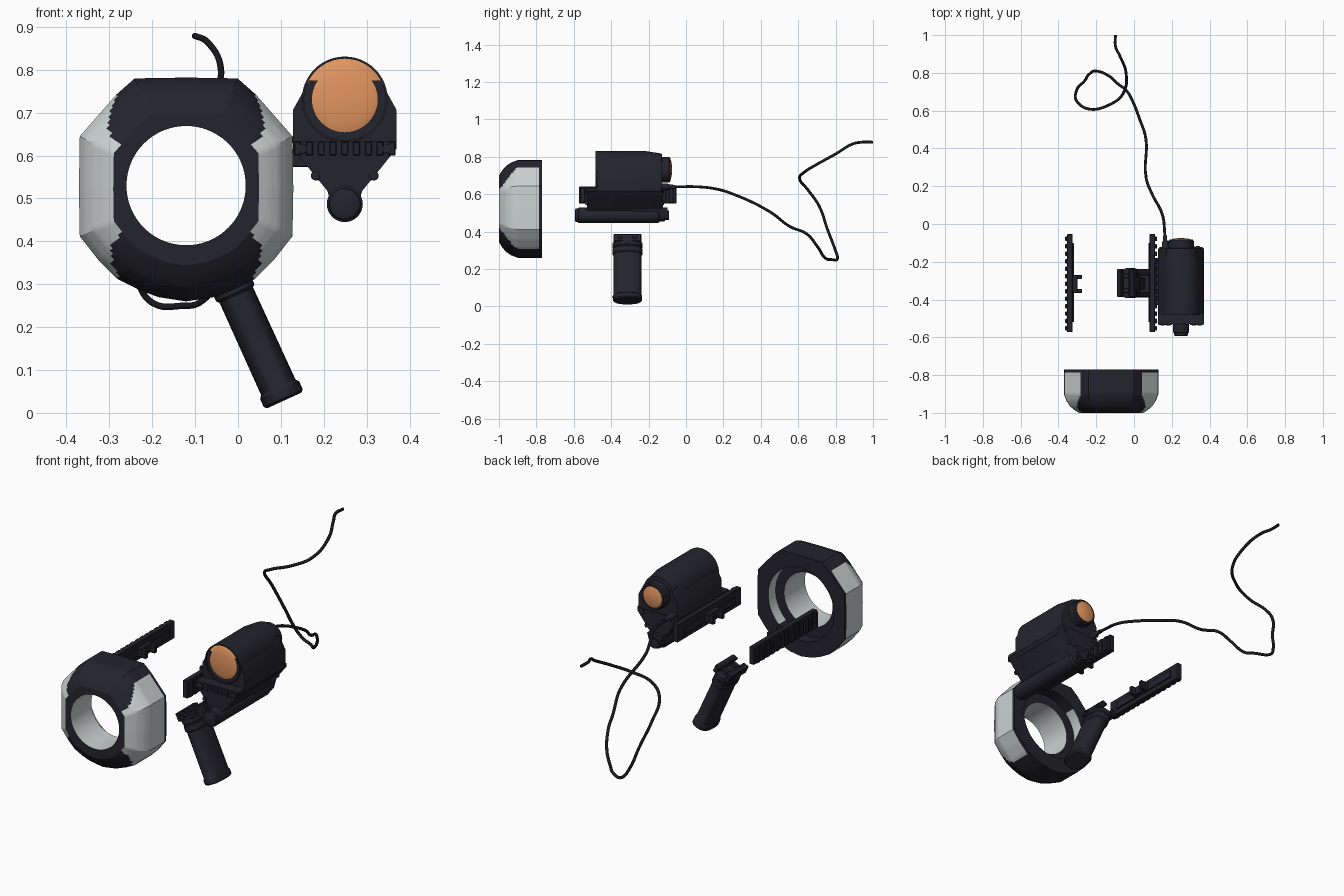
import bpy, bmesh, math
from mathutils import Vector, Matrix

if "Cube" in bpy.data.objects:
    bpy.data.objects.remove(bpy.data.objects["Cube"])


def material(name, rgb):
    m = bpy.data.materials.new(name)
    m.diffuse_color = (*rgb, 1)
    m.use_nodes = True
    m.node_tree.nodes["Principled BSDF"].inputs["Base Color"].default_value = m.diffuse_color
    return m


NAVY = material("dark navy", (0.017, 0.017, 0.026))
GREY = material("light grey", (0.60, 0.64, 0.64))
ORANGE = material("orange glass", (0.76, 0.30, 0.115))
BLACK = material("cable black", (0.010, 0.010, 0.013))


def finish(name, bm, *mats):
    bmesh.ops.recalc_face_normals(bm, faces=bm.faces)
    me = bpy.data.meshes.new(name)
    bm.to_mesh(me)
    bm.free()
    for m in mats:
        me.materials.append(m)
    ob = bpy.data.objects.new(name, me)
    bpy.context.collection.objects.link(ob)
    return ob


def loft(name, rings, mat, matrix=Matrix()):
    """Skin a list of equal-length rings and cap both ends."""
    bm = bmesh.new()
    vs = [[bm.verts.new(matrix @ Vector(p)) for p in r] for r in rings]
    n = len(rings[0])
    for a, b in zip(vs, vs[1:]):
        for i in range(n):
            bm.faces.new((a[i], a[(i + 1) % n], b[(i + 1) % n], b[i]))
    bm.faces.new(vs[0])
    bm.faces.new(vs[-1])
    return finish(name, bm, mat)


def lathe(name, x, z, prof, mat, n=40):
    """Turned part along y, prof = (y, radius)."""
    circ = [(math.cos(2 * math.pi * i / n), math.sin(2 * math.pi * i / n)) for i in range(n)]
    return loft(name, [[(x + r * c, y, z + r * s) for c, s in circ] for y, r in prof], mat)


def prism(name, poly, y0, y1, mat, inset=0.0, depth=0.0):
    """Extrude an xz polygon along y, with optional taper at the rear."""
    cx = sum(p[0] for p in poly) / len(poly)
    cz = sum(p[1] for p in poly) / len(poly)
    rings = [[(x, y0, z) for x, z in poly], [(x, y1 - depth, z) for x, z in poly]]
    if depth:
        k = 1 - inset
        rings.append([(cx + (x - cx) * k, y1, cz + (z - cz) * k) for x, z in poly])
    return loft(name, rings, mat)


def boxes(name, list_, mat, matrix=Matrix(), bevel=0.003):
    """Several bevelled boxes (x0,x1,y0,y1,z0,z1) in one object."""
    bm = bmesh.new()
    for x0, x1, y0, y1, z0, z1 in list_:
        m = Matrix.Translation(((x0 + x1) / 2, (y0 + y1) / 2, (z0 + z1) / 2)) @ \
            Matrix.Diagonal((x1 - x0, y1 - y0, z1 - z0, 1))
        bmesh.ops.create_cube(bm, size=1, matrix=matrix @ m)
    if bevel:
        bmesh.ops.bevel(bm, geom=bm.edges[:], offset=bevel, segments=1, affect='EDGES')
    return finish(name, bm, mat)


# --- Ring housing: octagonal outline, rounded front, round through hole ---
CX, CZ = -0.121, 0.522
right = [(0, .260), (.12, .258), (.163, .22), (.205, .172), (.248, .123), (.250, 0), (.248, -.11),
         (.205, -.165), (.16, -.21), (.11, -.235), (.065, -.252), (0, -.262)]
outline = right + [(-x, z) for x, z in right[-2:0:-1]]
pts = []
for a, b in zip(outline, outline[1:] + outline[:1]):
    a, b = Vector(a), Vector(b)
    k = max(1, round((b - a).length / 0.012))
    pts += [a.lerp(b, i / k) for i in range(k)]


def outer(y, s):
    return [(CX + p.x * s, y, CZ + p.y * s) for p in pts]


def hole(y, r):
    return [(CX + p.x / p.length * r, y, CZ + 0.008 + p.y / p.length * r) for p in pts]


levels = [(-1.0, .68), (-.985, .775), (-.965, .87), (-.935, .95), (-.90, 1.0), (-.785, 1.0), (-.77, 1.0)]
fine = []
for (y0, s0), (y1, s1) in zip(levels, levels[1:]):
    k = max(1, round(math.hypot(y1 - y0, (s1 - s0) * .25) / 0.012))
    fine += [(y0 + (y1 - y0) * i / k, s0 + (s1 - s0) * i / k) for i in range(k)]
fine.append(levels[-1])
rings = [hole(-1.0, .139)] + [outer(y, s) for y, s in fine]
rings += [hole(-.77, .188), hole(-.83, .188), hole(-.83, .139)]
bm = bmesh.new()
vs = [[bm.verts.new(p) for p in r] for r in rings]
R, N = len(rings), len(pts)
for j in range(R):
    for i in range(N):
        f = bm.faces.new((vs[j][i], vs[j][(i + 1) % N], vs[(j + 1) % R][(i + 1) % N], vs[(j + 1) % R][i]))
        c = f.calc_center_median()
        dx, dz = abs(c.x - CX), abs(c.z - CZ)
        if j == R - 1:                       # bore
            grey = True
        elif j == R - 3:                     # rear recess wall
            grey = dx > .13
        else:                                # side panels
            grey = 0 < j < R - 4 and dx > .155 and dz < min(.222, .10 + 1.25 * (c.y + 1)) and c.y < -.785
        f.material_index = int(grey)
finish("ring_housing", bm, NAVY, GREY)

# --- Side rails, mirrored about the ring centre ---
for side, label in ((1, "left"), (-1, "right")):
    bx = [(-.354, -.325, -.573, -.052, .55, .64), (-.345, -.318, -.52, -.10, .575, .615)]
    bx += [(-.364, -.350, -.565 + i * .0395, -.541 + i * .0395, .555, .635) for i in range(13)]
    bx += [(-.325, -.298, -.365, -.27, .572, .618),
           (-.302, -.274, -.365, -.345, .572, .618), (-.302, -.274, -.29, -.27, .572, .618)]
    if side < 0:
        bx = [(2 * CX - b, 2 * CX - a, *rest) for a, b, *rest in bx]
    boxes(label + "_rail", bx, NAVY)
boxes("light_mount", [(.10, .17, -.43, -.18, .573, .615)], NAVY)

# --- Hand grip, tilted oval with clamp on top ---
tilt = Matrix.Translation((.108, -.313, .029)) @ Matrix.Rotation(math.radians(-24.5), 4, 'Y')


def oval(t, rx, ry, n=36, e=.8):
    out = []
    for i in range(n):
        c, s = math.cos(2 * math.pi * i / n), math.sin(2 * math.pi * i / n)
        out.append((math.copysign(abs(c) ** e, c) * rx, math.copysign(abs(s) ** e, s) * ry, t))
    return out


grip = [(0, .044, .070), (.006, .050, .078), (.026, .050, .079), (.034, .044, .075), (.27, .043, .075),
        (.276, .049, .080), (.30, .049, .080), (.304, .046, .077), (.31, .046, .077), (.314, .049, .080),
        (.335, .049, .080)]
loft("hand_grip", [oval(*g) for g in grip], NAVY, tilt)
boxes("grip_clamp", [(-.049, -.027, -.074, .074, .33, .372), (.027, .049, -.074, .074, .33, .372),
                     (-.032, -.018, -.074, .074, .358, .372), (.018, .032, -.074, .074, .358, .372)],
      NAVY, tilt)
boxes("grip_clamp_bolts", [(-.054, .054, y - .012, y + .012, .342, .362) for y in (-.04, .04)], NAVY, tilt)

# --- Lamp: main tube, lenses, hull, lower plate ---
LX, LZ = .249, .731
lathe("lamp_tube", LX, LZ, [(-.462, .05), (-.464, .095), (-.483, .095), (-.483, .100), (-.22, .100),
                            (-.13, .086), (-.127, .068), (-.09, .068), (-.083, .062), (-.083, .05)], NAVY, 48)
lathe("front_lens", LX, LZ, [(-.466, .0955), (-.473, .085), (-.479, .06), (-.482, .03), (-.483, .004)], ORANGE, 48)
lathe("rear_lens", LX, LZ, [(-.09, .054), (-.082, .053), (-.077, .036), (-.074, .004)], ORANGE)


def mirrored(half):
    return half + [(2 * LX - x, z) for x, z in reversed(half)]


prism("lamp_hull", mirrored([(.140, .60), (.128, .617), (.128, .706), (.166, .775)]),
      -.475, -.127, NAVY, .08, .03)
prism("lamp_lower_body", mirrored([(.213, .512), (.160, .577), (.128, .617), (.128, .634)]),
      -.53, -.122, NAVY, .06, .01)
boxes("front_ridges", [(.131 + i * .0275, .147 + i * .0275, -.536, -.525, .600, .632) for i in range(9)], NAVY, bevel=.002)
for i, (dx, z) in enumerate(((.098, .615), (.068, .553))):
    for s in (-1, 1):
        for y, back in ((-.532, "front"), (-.125, "rear")):
            lathe(f"{back}_screw_{i}{'l' if s < 0 else 'r'}", LX + s * dx * (1 if y < -.3 else .9), z,
                  [(y - .006, .008), (y - .004, .011), (y + .01, .011)] if y < -.3 else
                  [(y - .01, .011), (y + .006, .011), (y + .008, .008)], NAVY, 16)

# --- Lower laser tube ---
lathe("lower_tube", LX, .487, [(-.594, .028), (-.590, .036), (-.578, .037), (-.575, .042), (-.15, .042),
                               (-.14, .034), (-.115, .034), (-.112, .026), (-.092, .026)], NAVY, 32)
prism("lower_wedge", mirrored([(.222, .47), (.205, .53)]), -.28, -.10, NAVY)

# --- Cable and its plug ---
lathe("cable_plug", .165, .64, [(-.14, .018), (-.10, .018), (-.085, .011), (-.06, .010)], NAVY, 20)
path = [(.165, -.13, .64), (.162, -.04, .64), (.15, .05, .64), (.095, .16, .628), (.065, .24, .605),
        (.063, .45, .505), (.03, .555, .427), (-.005, .645, .388), (-.04, .706, .315), (-.09, .746, .257),
        (-.127, .78, .25), (-.20, .810, .257), (-.235, .795, .31), (-.262, .757, .41), (-.303, .71, .54),
        (-.303, .65, .625), (-.235, .608, .678), (-.127, .633, .718), (-.058, .69, .754),
        (-.042, .80, .815), (-.075, .89, .868), (-.098, .94, .878), (-.098, 1.0, .878)]
cu = bpy.data.curves.new("cable", 'CURVE')
cu.dimensions = '3D'
cu.bevel_depth = .0075
cu.bevel_resolution = 3
cu.resolution_u = 6
cu.use_fill_caps = True
sp = cu.splines.new('BEZIER')
sp.bezier_points.add(len(path) - 1)
for bp, p in zip(sp.bezier_points, path):
    bp.co = p
    bp.handle_left_type = bp.handle_right_type = 'AUTO'
cu.materials.append(BLACK)
bpy.context.collection.objects.link(bpy.data.objects.new("cable", cu))

# --- Smooth shading with sharp edges kept ---
for ob in bpy.context.collection.objects:
    if ob.type == 'MESH':
        ob.select_set(True)
        bpy.context.view_layer.objects.active = ob
bpy.ops.object.shade_smooth_by_angle(angle=math.radians(30))
